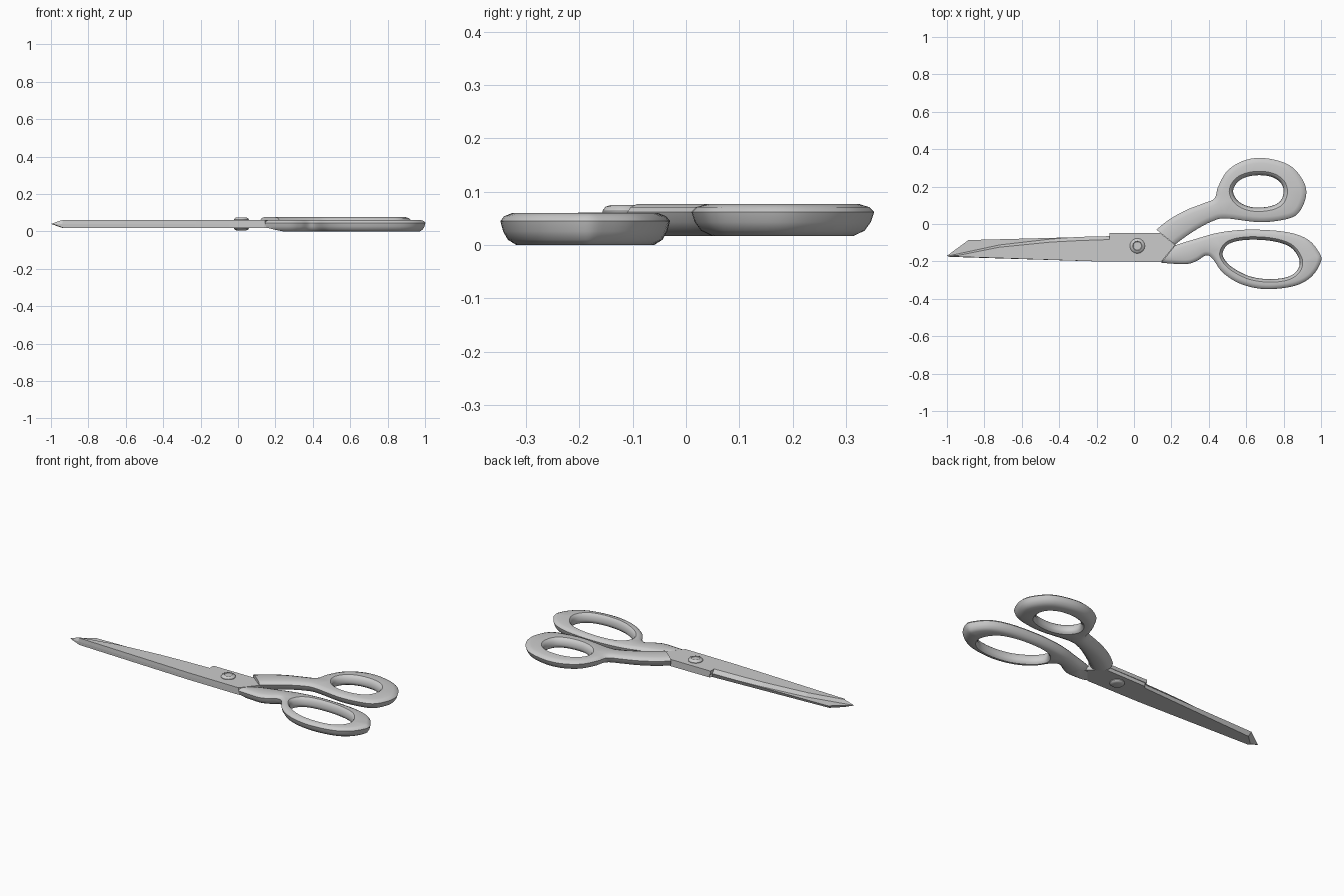
import bpy, bmesh, math
from mathutils import Vector

if "Cube" in bpy.data.objects:
    bpy.data.objects.remove(bpy.data.objects["Cube"])


def finish(name, bm, angle=35):
    bmesh.ops.recalc_face_normals(bm, faces=bm.faces)
    mesh = bpy.data.meshes.new(name)
    bm.to_mesh(mesh)
    bm.free()
    ob = bpy.data.objects.new(name, mesh)
    bpy.context.collection.objects.link(ob)
    bpy.ops.object.select_all(action='DESELECT')
    ob.select_set(True)
    bpy.context.view_layer.objects.active = ob
    bpy.ops.object.shade_smooth_by_angle(angle=math.radians(angle))
    return ob


def smooth_loop(pts, steps=6):
    """Closed Catmull-Rom curve, always counter-clockwise."""
    p = [Vector(q) for q in pts]
    n = len(p)
    if sum(p[i - 1].cross(p[i]) for i in range(n)) < 0:
        p.reverse()
    out = []
    for i in range(n):
        a, b, c, d = p[i - 1], p[i], p[(i + 1) % n], p[(i + 2) % n]
        for k in range(steps):
            t = k / steps
            out.append(0.5 * (2 * b + (c - a) * t + (2 * a - 5 * b + 4 * c - d) * t * t
                              + (3 * b - a - 3 * c + d) * t ** 3))
    return out


def inset(loop, d):
    res = []
    for i, p in enumerate(loop):
        t = (loop[(i + 1) % len(loop)] - loop[i - 1]).normalized()
        res.append(p + Vector((-t.y, t.x)) * d)
    return res


def wall(bm, rings):
    """Skin a stack of closed rings; returns the first and last edge loops."""
    vs = [[bm.verts.new(p) for p in r] for r in rings]
    n = len(vs[0])
    for lo, hi in zip(vs, vs[1:]):
        for i in range(n):
            j = (i + 1) % n
            bm.faces.new((lo[i], lo[j], hi[j], hi[i]))
    return [[bm.edges.get((r[i], r[(i + 1) % n])) for i in range(n)] for r in (vs[0], vs[-1])]


def handle(name, outline, hole, z0, k, end_a, end_b, slant):
    outer_prof = [(.030, 0), (.014, .010), (.005, .026), (0, .045), (.007, .054), (.022, .060)]
    hole_prof = [(-.012, 0), (-.004, .008), (0, .022), (-.004, .042), (-.009, .053), (-.016, .060)]
    bm = bmesh.new()
    caps = [[], []]
    for pts, prof in ((outline, outer_prof), (hole, hole_prof)):
        loop = smooth_loop(pts)
        rings = [[(p.x, p.y, z0 + z) for p in inset(loop, d * k)] for d, z in prof]
        for cap, edges in zip(caps, wall(bm, rings)):
            cap.extend(edges)
    for cap in caps:
        bmesh.ops.triangle_fill(bm, use_beauty=True, use_dissolve=False, edges=cap)
    # Straight cut where the grip meets the blade, plus an underside ramp
    a, b = Vector(end_a), Vector(end_b)
    d = (b - a).normalized()
    n = Vector((-d.y, d.x))
    if n.x > 0:
        n = -n
    mid = (a + b) / 2
    cuts = [((mid.x, mid.y, 0), (n.x, n.y, 0))]
    if slant:
        cuts.append(((mid.x, mid.y, z0 + .02), (n.x, n.y, -3)))
    for co, no in cuts:
        bmesh.ops.bisect_plane(bm, geom=bm.verts[:] + bm.edges[:] + bm.faces[:],
                               plane_co=co, plane_no=Vector(no).normalized(), clear_outer=True)
        bmesh.ops.holes_fill(bm, edges=[e for e in bm.edges if e.is_boundary], sides=0)
    finish(name, bm)


def blade(name, low, high, z0, z1):
    bm = bmesh.new()
    wall(bm, [[(x, y, z0) for x, y in low], [(x, y, z1) for x, y in high]])
    bmesh.ops.holes_fill(bm, edges=[e for e in bm.edges if e.is_boundary], sides=0)
    finish(name, bm, 5)


# Finger grips
handle("thumb_handle",
       [(.06, -.08), (.12, -.03), (.19, .025), (.28, .075), (.37, .11), (.43, .137), (.45, .20),
        (.50, .285), (.59, .34), (.70, .352), (.83, .315), (.905, .23), (.92, .15),
        (.88, .06), (.81, .025), (.67, .01), (.49, .03), (.42, .015), (.35, -.02),
        (.28, -.065), (.22, -.11), (.15, -.17)],
       [(.53, .175), (.56, .23), (.63, .258), (.72, .256), (.78, .225), (.80, .175),
        (.78, .12), (.72, .093), (.63, .09), (.56, .12)],
       .017, 1.3, (.12, -.03), (.22, -.11), False)
handle("finger_handle",
       [(.14, -.16), (.22, -.115), (.33, -.08), (.46, -.045), (.62, -.03), (.81, -.042),
        (.925, -.08), (.985, -.145), (1.0, -.20), (.945, -.285), (.85, -.333), (.70, -.348),
        (.57, -.32), (.475, -.26), (.42, -.185), (.385, -.168), (.34, -.195), (.29, -.213),
        (.22, -.213), (.145, -.207), (.06, -.20)],
       [(.475, -.15), (.51, -.105), (.60, -.085), (.73, -.09), (.83, -.12), (.88, -.18),
        (.88, -.235), (.83, -.28), (.73, -.295), (.62, -.28), (.53, -.235), (.485, -.19)],
       .0, 1.0, (.22, -.115), (.145, -.207), True)

# Upper blade with a hollow-ground bevel along its cutting edge
tang = [(-.13, -.048), (.14, -.048), (.22, -.112), (.145, -.203), (-.2, -.2)]
blade("upper_blade",
      [(-1, -.172), (-.72, -.112), (-.45, -.081), (-.3, -.069), (-.13, -.065)] + tang + [(-.94, -.177)],
      [(-.94, -.168), (-.72, -.124), (-.45, -.097), (-.3, -.089), (-.13, -.083)] + tang + [(-.935, -.175)],
      .04, .061)

# Lower blade, clipped at the tip
rear = [(-.13, -.066), (-.12, -.052), (.14, -.05), (.24, -.125), (.2, -.19), (.14, -.203), (-.2, -.2)]
blade("lower_blade",
      [(-.94, -.16), (-.88, -.105)] + rear + [(-.935, -.174)],
      [(-1, -.17), (-.885, -.086)] + rear + [(-.99, -.175)],
      .019, .04)

# Pivot screw, domed on both sides
bm = bmesh.new()
prof = [(.024, .005), (.034, .008), (.04, .015), (.04, .064), (.034, .072), (.025, .075), (.022, .072)]
wall(bm, [[(.018 + r * math.cos(i * math.tau / 32), -.117 + r * math.sin(i * math.tau / 32), z)
           for i in range(32)] for r, z in prof])
bmesh.ops.holes_fill(bm, edges=[e for e in bm.edges if e.is_boundary], sides=0)
finish("pivot_screw", bm)
